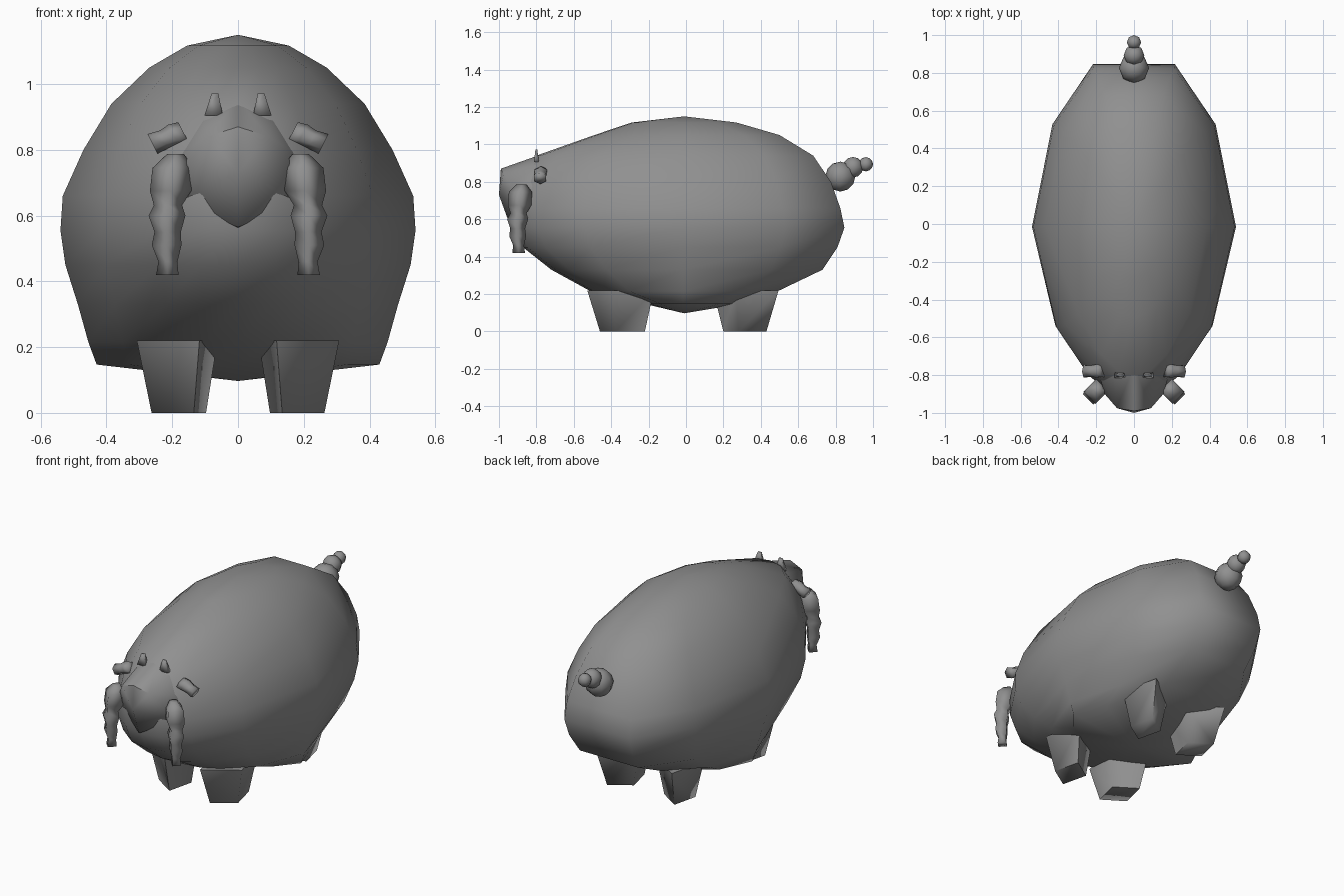
import bpy, bmesh, math
from mathutils import Vector

if "Cube" in bpy.data.objects:
    bpy.data.objects.remove(bpy.data.objects["Cube"])

grey = bpy.data.materials.new("dark_grey")
grey.diffuse_color = (.28, .28, .28, 1)
grey.use_nodes = True
grey.node_tree.nodes["Principled BSDF"].inputs["Base Color"].default_value = grey.diffuse_color


def finish(name, bm, angle=45):
    bmesh.ops.recalc_face_normals(bm, faces=bm.faces[:])
    me = bpy.data.meshes.new(name)
    bm.to_mesh(me)
    bm.free()
    for p in me.polygons:
        p.use_smooth = True
    if angle < 180:
        me.set_sharp_from_angle(angle=math.radians(angle))
    me.materials.append(grey)
    ob = bpy.data.objects.new(name, me)
    bpy.context.collection.objects.link(ob)
    return ob


def loft(name, rings, start=None, end=None, angle=180):
    """Skin equal-length rings; ends close to a pole point or a flat cap."""
    bm = bmesh.new()
    rs = [[bm.verts.new(p) for p in r] for r in rings]
    n = len(rs[0])
    for a, b in zip(rs, rs[1:]):
        for i in range(n):
            j = (i + 1) % n
            bm.faces.new((a[i], a[j], b[j], b[i]))
    for ring, pole in ((rs[0], start), (rs[-1], end)):
        if pole is None:
            bm.faces.new(ring)
        else:
            v = bm.verts.new(pole)
            for i in range(n):
                bm.faces.new((ring[i], ring[(i + 1) % n], v))
    return finish(name, bm, angle)


def ngon(c, u, v, n=6):
    """Polygon ring about c with half-axes u and v."""
    c, u, v = Vector(c), Vector(u), Vector(v)
    return [c + u * math.cos(2 * math.pi * i / n) + v * math.sin(2 * math.pi * i / n)
            for i in range(n)]


# body: horizontal layers (z, front y, back y, half width)
half = [(0, -1), (.22, -.97), (.45, -.86), (.77, -.58), (1, 0), (.8, .63), (.4, 1)]
plan = half + [(-x, y) for x, y in reversed(half[1:])]
layers = [(.147, -.22, .29, .43), (.215, -.51, .49, .455), (.33, -.72, .73, .487),
          (.45, -.872, .81, .525), (.555, -.92, .847, .54), (.66, -.93, .825, .533),
          (.8, -.91, .775, .47), (.94, -.8, .68, .385), (1.05, -.49, .5, .27),
          (1.117, -.29, .27, .155)]
body = []
for z, yf, yb, hw in layers:
    body.append([(x * hw, -.015 + (y * (yb + .015) if y > 0 else y * (-.015 - yf)), z)
                 for x, y in plan])
loft("body", body, (0, -.01, .097), (0, -.01, 1.15), 75)

# snout
bm = bmesh.new()
pts = [(0, -.99, .87), (.09, -.975, .842), (.155, -.9, .76), (.16, -.87, .66),
       (0, -.94, .565), (0, -1, .73),
       (0, -.75, .955), (.11, -.76, .9), (.19, -.78, .78), (.18, -.78, .64), (0, -.8, .55)]
for x, y, z in pts:
    for s in ((1, -1) if x else (1,)):
        bm.verts.new((s * x, y, z))
bmesh.ops.convex_hull(bm, input=bm.verts[:])
finish("snout", bm, 60)

tusk = [(.19, -.88, .787, .026), (.198, -.885, .745, .062), (.205, -.89, .675, .063),
        (.213, -.895, .632, .043), (.216, -.9, .6, .056), (.214, -.9, .55, .04),
        (.217, -.9, .51, .045), (.213, -.895, .46, .029), (.215, -.895, .42, .034)]

for s, side in ((1, "left"), (-1, "right")):
    # legs: four-sided, tapering, turned slightly so a corner faces forward
    for name, y0, y1, k0, k1 in (("front", -.34, -.35, .12, .178), ("hind", .315, .32, .115, .175)):
        loft(f"{name}_leg_{side}",
             [ngon((s * x, y, z), (-s * .38 * k, -k, 0), (s * .69 * k, -.3 * k, 0), 4)
              for x, y, z, k in ((.18, y0, 0, k0), (.185, y1, .22, k1))], angle=80)
    # beaded tusk
    loft(f"tusk_{side}", [ngon((s * x, y, z), (r, 0, 0), (0, r, 0), 4) for x, y, z, r in tusk])
    # ear: short flared tube pointing out and down
    u = Vector((s * .45, 0, .89))
    loft(f"ear_{side}",
         [ngon((s * x, y, z), u * r, (0, r * 1.1, 0)) for x, y, z, r in
          ((.165, -.775, .852, .036), (.195, -.778, .845, .036),
           (.225, -.778, .832, .03), (.26, -.78, .818, .034))], angle=100)
    # small brow spike
    loft(f"brow_spike_{side}",
         [ngon((s * x, -.8, z), (rx, ry, 0), (-rx, ry, 0), 4) for x, z, rx, ry in
          ((.074, .905, .028, .014), (.07, .972, .01, .005))])

# tail of three shrinking balls
for i, (y, z, r) in enumerate(((.825, .828, .08), (.893, .878, .055), (.962, .894, .038))):
    bm = bmesh.new()
    bmesh.ops.create_uvsphere(bm, u_segments=8, v_segments=6, radius=r)
    bmesh.ops.translate(bm, verts=bm.verts[:], vec=(0, y, z))
    finish(f"tail_ball_{i + 1}", bm, 180)
